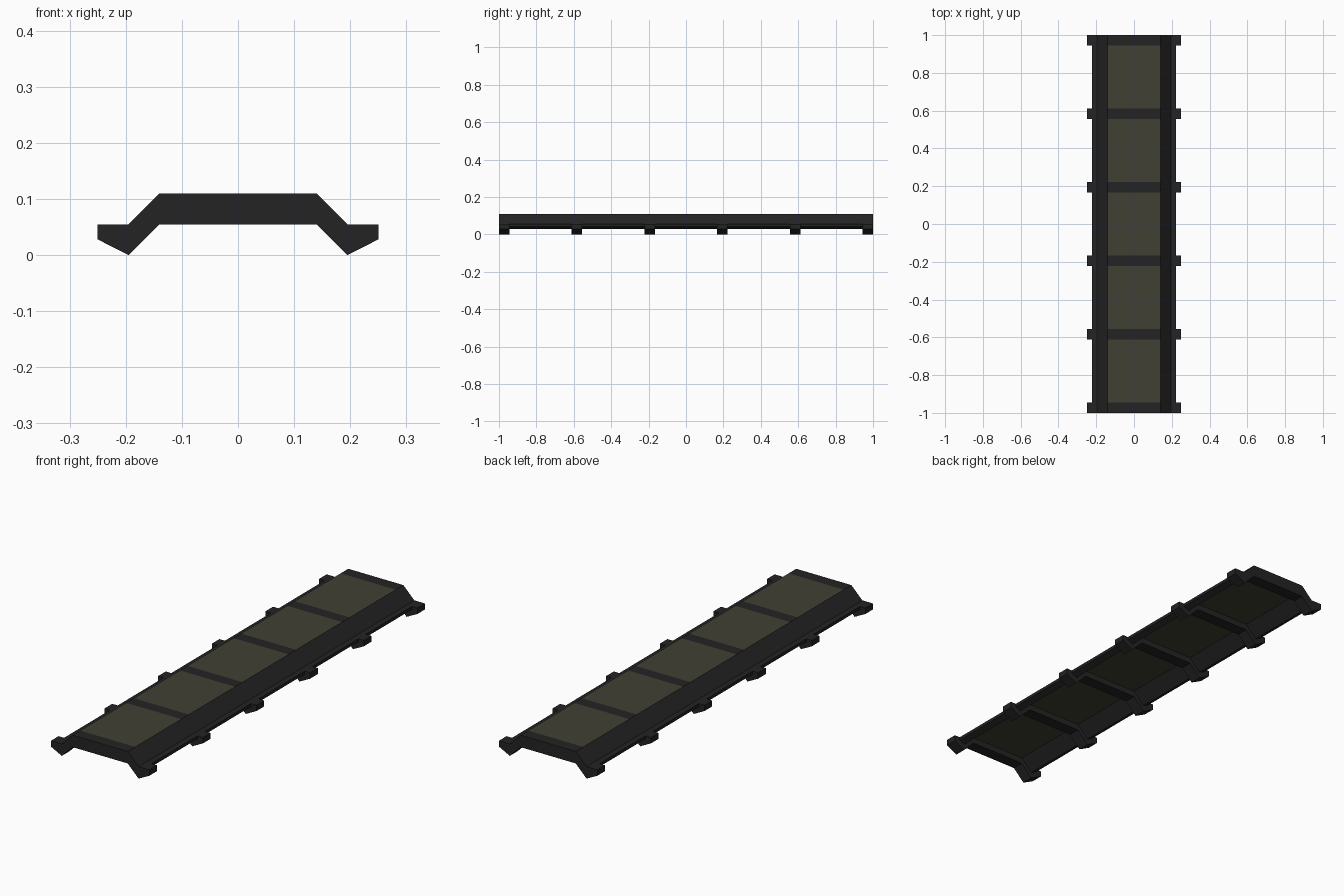
import bpy, bmesh

if "Cube" in bpy.data.objects:
    bpy.data.objects.remove(bpy.data.objects["Cube"])

def material(name, rgb):
    m = bpy.data.materials.new(name)
    m.diffuse_color = (*rgb, 1)
    m.use_nodes = True
    m.node_tree.nodes["Principled BSDF"].inputs["Base Color"].default_value = m.diffuse_color
    return m

frame_mat = material("dark frame", (0.017, 0.017, 0.018))
panel_mat = material("olive panel", (0.053, 0.051, 0.034))

def extrude(name, profile, y0, y1, mat):
    """Extrude an xz profile along y."""
    bm = bmesh.new()
    face = bm.faces.new([bm.verts.new((x, y0, z)) for x, z in profile])
    res = bmesh.ops.extrude_face_region(bm, geom=[face])
    verts = [v for v in res["geom"] if isinstance(v, bmesh.types.BMVert)]
    bmesh.ops.translate(bm, verts=verts, vec=(0, y1 - y0, 0))
    bmesh.ops.recalc_face_normals(bm, faces=bm.faces)
    me = bpy.data.meshes.new(name)
    bm.to_mesh(me)
    bm.free()
    me.materials.append(mat)
    ob = bpy.data.objects.new(name, me)
    bpy.context.collection.objects.link(ob)
    return ob

# Half of each cross-section, top edge first
RIB = [(0.14, 0.11), (0.195, 0.055), (0.25, 0.055), (0.25, 0.028), (0.195, 0), (0.14, 0.055)]
RAIL = [(0.14, 0.11), (0.195, 0.055), (0.222, 0.055), (0.222, 0.041), (0.195, 0.028), (0.14, 0.083)]
PANEL = [(-0.14, 0.083), (0.14, 0.083), (0.14, 0.11), (-0.14, 0.11)]
W = 0.055
COUNT = 6
STEP = (2 - W) / (COUNT - 1)

# Cross ribs, with panels and side rails filling each bay
full_rib = RIB + [(-x, z) for x, z in reversed(RIB)]
for i in range(COUNT):
    y = -1 + i * STEP
    extrude(f"cross_rib_{i + 1}", full_rib, y, y + W, frame_mat)
    if i < COUNT - 1:
        a, b = y + W, y + STEP
        extrude(f"deck_panel_{i + 1}", PANEL, a, b, panel_mat)
        for side, s in (("left", -1), ("right", 1)):
            extrude(f"{side}_rail_{i + 1}", [(s * x, z) for x, z in RAIL], a, b, frame_mat)
